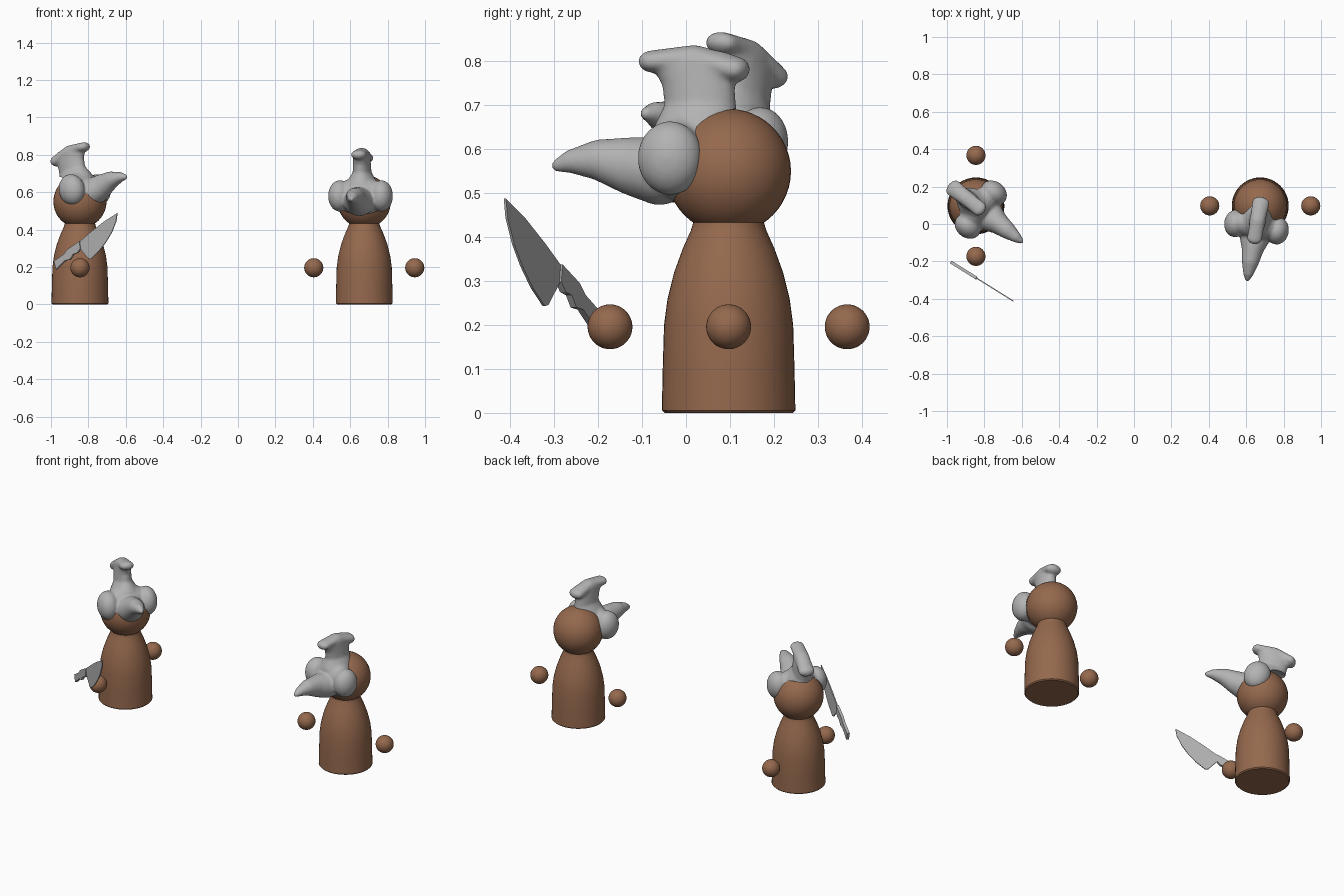
import bpy, bmesh, math
from mathutils import Matrix, Vector

cube = bpy.data.objects.get("Cube")
if cube:
    bpy.data.objects.remove(cube)


def material(name, rgb):
    m = bpy.data.materials.new(name)
    m.use_nodes = True
    m.diffuse_color = (*rgb, 1)
    bsdf = m.node_tree.nodes["Principled BSDF"]
    bsdf.inputs["Base Color"].default_value = (*rgb, 1)
    bsdf.inputs["Roughness"].default_value = 0.7
    return m


BROWN = material("warm brown", (0.30, 0.14, 0.075))
GREY = material("mid grey", (0.45, 0.45, 0.45))


def add(name, bm, mat=None, angle=None):
    bmesh.ops.recalc_face_normals(bm, faces=bm.faces)
    mesh = bpy.data.meshes.new(name)
    bm.to_mesh(mesh)
    bm.free()
    ob = bpy.data.objects.new(name, mesh)
    bpy.context.collection.objects.link(ob)
    if mat:
        mesh.materials.append(mat)
    if angle:
        smooth(ob, angle)
    return ob


def smooth(ob, angle):
    bpy.ops.object.select_all(action='DESELECT')
    ob.select_set(True)
    bpy.context.view_layer.objects.active = ob
    bpy.ops.object.shade_smooth_by_angle(angle=math.radians(angle))


def ball(name, centre, r):
    bm = bmesh.new()
    bmesh.ops.create_uvsphere(bm, u_segments=40, v_segments=24, radius=r,
                              matrix=Matrix.Translation(centre))
    return add(name, bm, BROWN, 40)


def lathe(name, centre, profile, steps=48):
    bm = bmesh.new()
    vs = [bm.verts.new((r, 0, z)) for r, z in profile]
    es = [bm.edges.new(p) for p in zip(vs, vs[1:])]
    bmesh.ops.spin(bm, geom=vs + es, cent=(0, 0, 0), axis=(0, 0, 1),
                   angle=2 * math.pi, steps=steps)
    bmesh.ops.remove_doubles(bm, verts=bm.verts, dist=1e-4)
    bmesh.ops.translate(bm, verts=bm.verts, vec=centre)
    return add(name, bm, BROWN, 40)


def blob(bm, centre, radii):
    bmesh.ops.create_icosphere(bm, subdivisions=3, radius=1,
                               matrix=Matrix.Translation(centre) @ Matrix.Diagonal((*radii, 1)))


def chain(bm, stations, n=6):
    """Row of overlapping blobs; each station is (centre, radii)."""
    for (c0, r0), (c1, r1) in zip(stations, stations[1:]):
        for i in range(n + 1):
            t = i / n
            blob(bm, Vector(c0).lerp(Vector(c1), t), Vector(r0).lerp(Vector(r1), t))


def slab(name, outline, thickness, place):
    bm = bmesh.new()
    f = bm.faces.new([bm.verts.new((x, -thickness / 2, z)) for x, z in outline])
    ext = bmesh.ops.extrude_face_region(bm, geom=[f])["geom"]
    bmesh.ops.translate(bm, vec=(0, thickness, 0),
                        verts=[v for v in ext if isinstance(v, bmesh.types.BMVert)])
    bmesh.ops.transform(bm, matrix=place, verts=bm.verts)
    return add(name, bm, GREY)


HEAD_Z, HEAD_R = 0.55, 0.142
BODY = [(0, 0), (0.146, 0), (0.152, 0.006), (0.150, 0.1), (0.147, 0.2), (0.139, 0.26),
        (0.124, 0.32), (0.104, 0.375), (0.086, 0.415), (0.08, 0.435), (0.08, 0.46), (0, 0.46)]

# Bird mask, modelled around the head centre and facing -y
bm = bmesh.new()
blob(bm, (0, -0.1, 0.03), (0.14, 0.085, 0.105))
for s in (-1, 1):
    blob(bm, (s * 0.113, -0.115, 0.03), (0.062, 0.075, 0.085))
chain(bm, [((0, -0.16, 0), (0.085, 0.07, 0.078)), ((0, -0.23, 0.012), (0.06, 0.05, 0.066)),
           ((0, -0.3, 0.026), (0.047, 0.04, 0.047)), ((0, -0.36, 0.023), (0.03, 0.03, 0.028)),
           ((0, -0.395, 0.013), (0.015, 0.016, 0.015))])
# Crest: a waisted column that flares into a long ridge
chain(bm, [((0, -0.075, 0.09), (0.085, 0.1, 0.05)), ((0, -0.065, 0.15), (0.05, 0.083, 0.03)),
           ((0, -0.07, 0.2), (0.047, 0.085, 0.025)), ((0, -0.08, 0.25), (0.043, 0.105, 0.03))])
chain(bm, [((0, -0.175, 0.25), (0.042, 0.034, 0.026)), ((0, -0.08, 0.258), (0.04, 0.04, 0.03)),
           ((0, 0.015, 0.232), (0.048, 0.034, 0.03))])
source = add("mask_source", bm, GREY)
bm = bmesh.new()
bmesh.ops.create_uvsphere(bm, u_segments=40, v_segments=24, radius=HEAD_R + 0.001)
cutter = add("mask_cutter", bm)
cutter.hide_render = True
remesh = source.modifiers.new("merge", 'REMESH')
remesh.mode, remesh.voxel_size = 'VOXEL', 0.006
soften = source.modifiers.new("soften", 'SMOOTH')
soften.factor, soften.iterations = 0.5, 14
hollow = source.modifiers.new("hollow", 'BOOLEAN')
hollow.operation, hollow.object = 'DIFFERENCE', cutter
deps = bpy.context.evaluated_depsgraph_get()
mask_mesh = bpy.data.meshes.new_from_object(source.evaluated_get(deps))
for helper in (source, cutter):
    bpy.data.objects.remove(helper)

# Two figures: position, hand direction, mask heading, tilt and backward shift
FIGURES = [("right", -0.845, (0, 1), 52, 17.5, 0.068),
           ("left", 0.675, (1, 0), -10, 0, 0)]
for side, x, (hx, hy), heading, tilt, shift in FIGURES:
    base = Vector((x, 0.097, 0))
    lathe(side + "_figure_body", base, BODY)
    head = base + Vector((0, 0, HEAD_Z))
    ball(side + "_figure_head", head, HEAD_R)
    for s, label in ((-1, "first"), (1, "second")):
        ball(f"{side}_figure_{label}_hand", base + Vector((s * hx * 0.27, s * hy * 0.27, 0.196)), 0.051)
    mask = bpy.data.objects.new(side + "_figure_mask", mask_mesh)
    bpy.context.collection.objects.link(mask)
    mask.matrix_world = (Matrix.Translation(head) @ Matrix.Rotation(math.radians(heading), 4, 'Z')
                         @ Matrix.Translation((0, shift, 0))
                         @ Matrix.Rotation(math.radians(-tilt), 4, 'X'))
smooth(mask, 50)

# Knife: upright flat outlines measured along the blade direction from the butt
place = Matrix.Translation((-0.98, -0.203, 0)) @ Matrix.Rotation(math.radians(-32), 4, 'Z')
BLADE = [(0.13, 0.315), (0.225, 0.385), (0.31, 0.442), (0.395, 0.488), (0.388, 0.445),
         (0.36, 0.385), (0.325, 0.335), (0.28, 0.285), (0.228, 0.243), (0.212, 0.246),
         (0.162, 0.298), (0.13, 0.27)]
HANDLE = [(0, 0.232), (0.06, 0.268), (0.085, 0.295), (0.16, 0.338), (0.165, 0.298),
          (0.145, 0.275), (0.12, 0.268), (0.1, 0.24), (0.07, 0.235), (0.012, 0.188)]
slab("knife_blade", BLADE, 0.006, place)
slab("knife_handle", HANDLE, 0.016, place)
